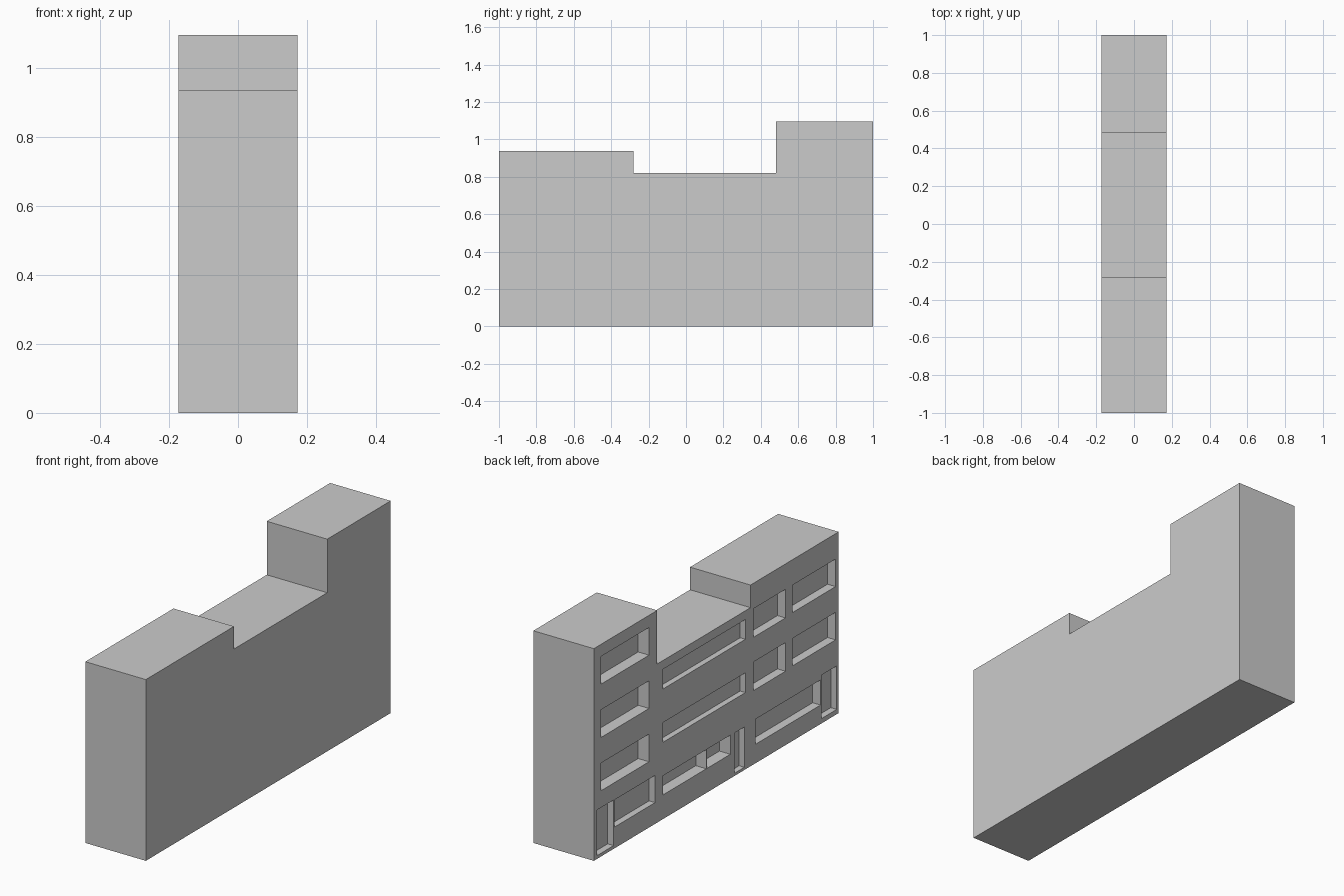
import bpy, bmesh

if "Cube" in bpy.data.objects:
    bpy.data.objects.remove(bpy.data.objects["Cube"])

HALF_W = 0.173      # half width of the building in x
FLOOR = 0.2755      # storey height


def make_object(name, bm):
    bmesh.ops.recalc_face_normals(bm, faces=bm.faces)
    mesh = bpy.data.meshes.new(name)
    bm.to_mesh(mesh)
    bm.free()
    obj = bpy.data.objects.new(name, mesh)
    bpy.context.collection.objects.link(obj)
    return obj


# Building body: stepped skyline profile extruded across x
profile = [(-1, 0), (1, 0), (1, 1.097), (0.482, 1.097), (0.482, 0.82),
           (-0.28, 0.82), (-0.28, 0.937), (-1, 0.937)]
bm = bmesh.new()
face = bm.faces.new([bm.verts.new((-HALF_W, y, z)) for y, z in profile])
ext = bmesh.ops.extrude_face_region(bm, geom=[face])
bmesh.ops.translate(bm, vec=(2 * HALF_W, 0, 0),
                    verts=[g for g in ext["geom"] if isinstance(g, bmesh.types.BMVert)])
body = make_object("apartment_building", bm)

cut = bmesh.new()


def recess(y0, y1, z0, z1, depth, storeys=1):
    """Box pocket in the -x facade, repeated upward once per storey."""
    for i in range(storeys):
        x0, x1 = -HALF_W - 0.05, -HALF_W + depth
        box = bmesh.ops.create_cube(cut, size=1)["verts"]
        bmesh.ops.scale(cut, vec=(x1 - x0, y1 - y0, z1 - z0), verts=box)
        bmesh.ops.translate(cut, verts=box, vec=((x0 + x1) / 2, (y0 + y1) / 2,
                                                 (z0 + z1) / 2 + i * FLOOR))


# Tall block: stacked balconies, ground window and door
recess(0.549, 0.943, 0.340, 0.483, 0.062, storeys=3)
recess(0.50, 0.832, 0.110, 0.2505, 0.034)
recess(0.838, 0.975, 0.017, 0.253, 0.034)

# Low middle block: long windows, split ground window and door
recess(-0.238, 0.434, 0.397, 0.499, 0.030, storeys=2)
recess(0.081, 0.434, 0.125, 0.224, 0.060)
recess(-0.115, 0.075, 0.125, 0.224, 0.062)
recess(-0.23, -0.148, 0.014, 0.222, 0.030)

# Medium block: two window columns, ground window and door
recess(-0.566, -0.303, 0.382, 0.530, 0.046, storeys=2)
recess(-0.975, -0.623, 0.388, 0.530, 0.046, storeys=2)
recess(-0.852, -0.32, 0.098, 0.228, 0.045)
recess(-0.984, -0.861, 0.025, 0.250, 0.034)

cutter = make_object("recess_cutter", cut)
cutter.hide_render = True

# Carve the recesses and discard the helper
mod = body.modifiers.new("recesses", "BOOLEAN")
mod.operation = "DIFFERENCE"
mod.solver = "EXACT"
mod.object = cutter
bpy.context.view_layer.objects.active = body
bpy.ops.object.modifier_apply(modifier=mod.name)
bpy.data.objects.remove(cutter)
